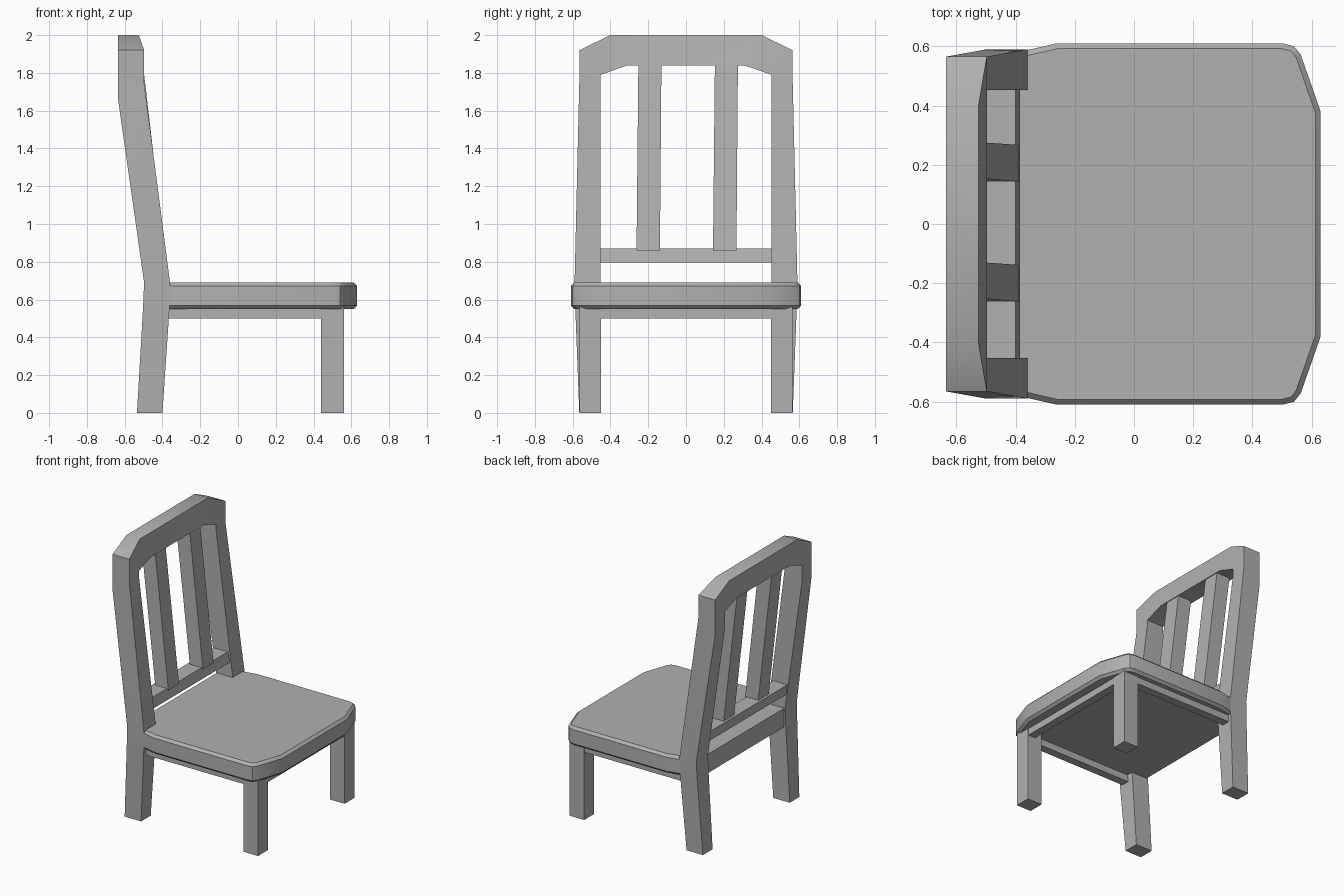
import bpy, bmesh, math

if "Cube" in bpy.data.objects:
    bpy.data.objects.remove(bpy.data.objects["Cube"])

grey = bpy.data.materials.new("dark_grey")
grey.diffuse_color = (.44, .44, .44, 1)
grey.use_nodes = True
grey.node_tree.nodes["Principled BSDF"].inputs["Base Color"].default_value = grey.diffuse_color


def make_object(name, bm):
    bmesh.ops.recalc_face_normals(bm, faces=bm.faces[:])
    mesh = bpy.data.meshes.new(name)
    bm.to_mesh(mesh)
    bm.free()
    mesh.materials.append(grey)
    obj = bpy.data.objects.new(name, mesh)
    bpy.context.collection.objects.link(obj)
    return obj


def smooth(obj, degrees=30):
    bpy.ops.object.select_all(action='DESELECT')
    obj.select_set(True)
    bpy.context.view_layer.objects.active = obj
    bpy.ops.object.shade_smooth_by_angle(angle=math.radians(degrees))


def loft(name, rings):
    """Skin closed rings of equal length and cap both ends."""
    bm = bmesh.new()
    rows = [[bm.verts.new(p) for p in ring] for ring in rings]
    n = len(rows[0])
    for a, b in zip(rows, rows[1:]):
        for i in range(n):
            j = (i + 1) % n
            bm.faces.new((a[i], a[j], b[j], b[i]))
    bm.faces.new(rows[0])
    bm.faces.new(rows[-1])
    return make_object(name, bm)


def rect(x0, x1, y0, y1, z):
    return [(x0, y0, z), (x1, y0, z), (x1, y1, z), (x0, y1, z)]


def box(name, x0, x1, y0, y1, z0, z1):
    return loft(name, [rect(x0, x1, y0, y1, z0), rect(x0, x1, y0, y1, z1)])


# Back frame: one arch running up one post, over the top rail, down the other
# section: outer-back, outer-front, inner-front, inner-back
def section(xb, xf, y_out, y_in, zb, zf, zib=None, zif=None, xif=None):
    return [(xb, y_out, zb), (xf, y_out, zf),
            (xf if xif is None else xif, y_in, zf if zif is None else zif),
            (xb, y_in, zb if zib is None else zib)]


half = [
    section(-.535, -.40, .565, .452, 0, 0),
    section(-.503, -.363, .586, .452, .55, .55),
    section(-.497, -.36, .59, .452, .69, .69),
    section(-.635, -.497, .565, .452, 1.66, 1.75),
    section(-.635, -.497, .565, .452, 1.92, 1.92, 1.79, 1.79),
    section(-.635, -.525, .40, .31, 2.0, 2.0, 1.84, 1.84, -.497),
]
other = [[(x, -y, z) for x, y, z in ring] for ring in reversed(half)]
smooth(loft("back_frame", half + other))

# Lower back rail and the two leaning slats
loft("lower_back_rail", [rect(-.505, -.385, -.46, .46, .795),
                         rect(-.515, -.40, -.46, .46, .87)])
for side, c in (("left", -.2), ("right", .205)):
    loft("back_slat_" + side, [rect(-.495, -.388, c - .062, c + .062, .86),
                               rect(-.615, -.505, c - .052, c + .07, 1.86)])

# Seat: cushion outline with a tongue between the posts, chamfered rim
edge = [(-.49, .455), (-.36, .455), (-.37, .585), (-.26, .61), (.50, .61),
        (.54, .60), (.563, .572), (.63, .38)]
outline = edge + [(x, -y) for x, y in reversed(edge)]
bm = bmesh.new()
base = bm.faces.new([bm.verts.new((x, y, .55)) for x, y in outline])
ext = bmesh.ops.extrude_face_region(bm, geom=[base], use_keep_orig=True)
bmesh.ops.translate(bm, vec=(0, 0, .14),
                    verts=[v for v in ext["geom"] if isinstance(v, bmesh.types.BMVert)])
bmesh.ops.recalc_face_normals(bm, faces=bm.faces[:])
rim = [e for e in bm.edges if abs(e.verts[0].co.z - e.verts[1].co.z) < 1e-4
       and max(v.co.x for v in e.verts) > -.3]
bmesh.ops.bevel(bm, geom=rim, offset=.018, segments=1, affect='EDGES')
smooth(make_object("seat", bm), 35)

# Front legs and aprons, outer faces nearly flush
for side, s in (("left", -1), ("right", 1)):
    ys = sorted((s * .45, s * .565))
    box("front_leg_" + side, .44, .56, *ys, 0, .56)
    ya = sorted((s * .50, s * .56))
    box("side_apron_" + side, -.42, .46, *ya, .50, .56)
box("front_apron", .495, .555, -.46, .46, .50, .56)
